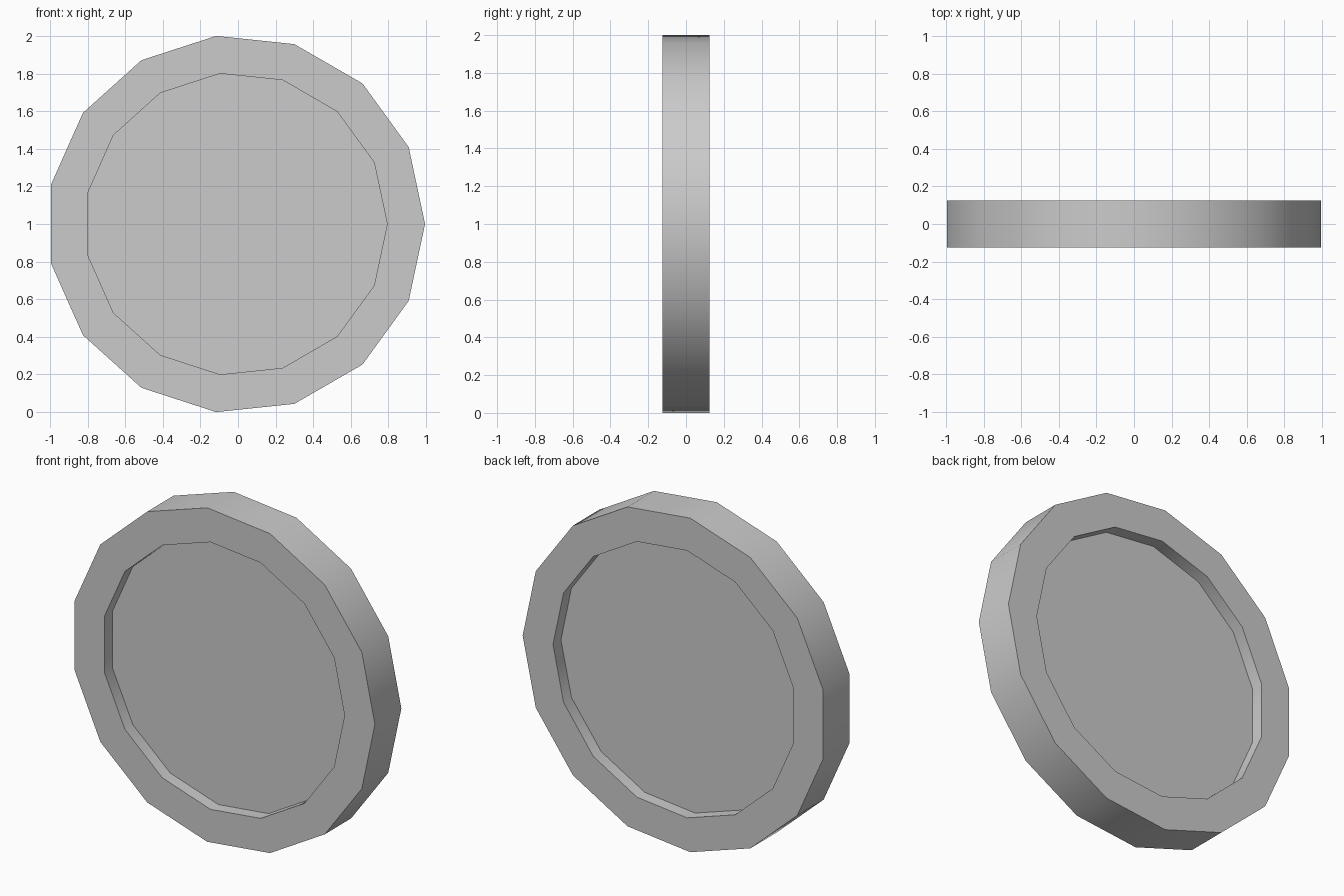
import bpy, bmesh
from math import cos, sin, tau, radians

if "Cube" in bpy.data.objects:
    bpy.data.objects.remove(bpy.data.objects["Cube"])

SIDES = 15
R_OUT, R_IN = 1.0055, 0.8044
HALF, FLOOR = 0.125, 0.05      # half thickness, half thickness at the recess
CX, CZ = -0.011, 1.0

bm = bmesh.new()


def ring(r, y):
    return [bm.verts.new((CX + r * cos(tau * i / SIDES), y, CZ + r * sin(tau * i / SIDES)))
            for i in range(SIDES)]


# front recess floor, front rim, outer wall, back rim, back recess floor
rings = [ring(R_IN, -FLOOR), ring(R_IN, -HALF), ring(R_OUT, -HALF),
         ring(R_OUT, HALF), ring(R_IN, HALF), ring(R_IN, FLOOR)]
for a, b in zip(rings, rings[1:]):
    for i in range(SIDES):
        j = (i + 1) % SIDES
        bm.faces.new((a[i], a[j], b[j], b[i]))
bm.faces.new(rings[0])
bm.faces.new(rings[-1])
bmesh.ops.recalc_face_normals(bm, faces=bm.faces)

# wheel disc with a shallow recess on both faces
mesh = bpy.data.meshes.new("recessed_disc")
bm.to_mesh(mesh)
bm.free()
disc = bpy.data.objects.new("recessed_disc", mesh)
bpy.context.collection.objects.link(disc)
bpy.context.view_layer.objects.active = disc
disc.select_set(True)
bpy.ops.object.shade_smooth_by_angle(angle=radians(30))
